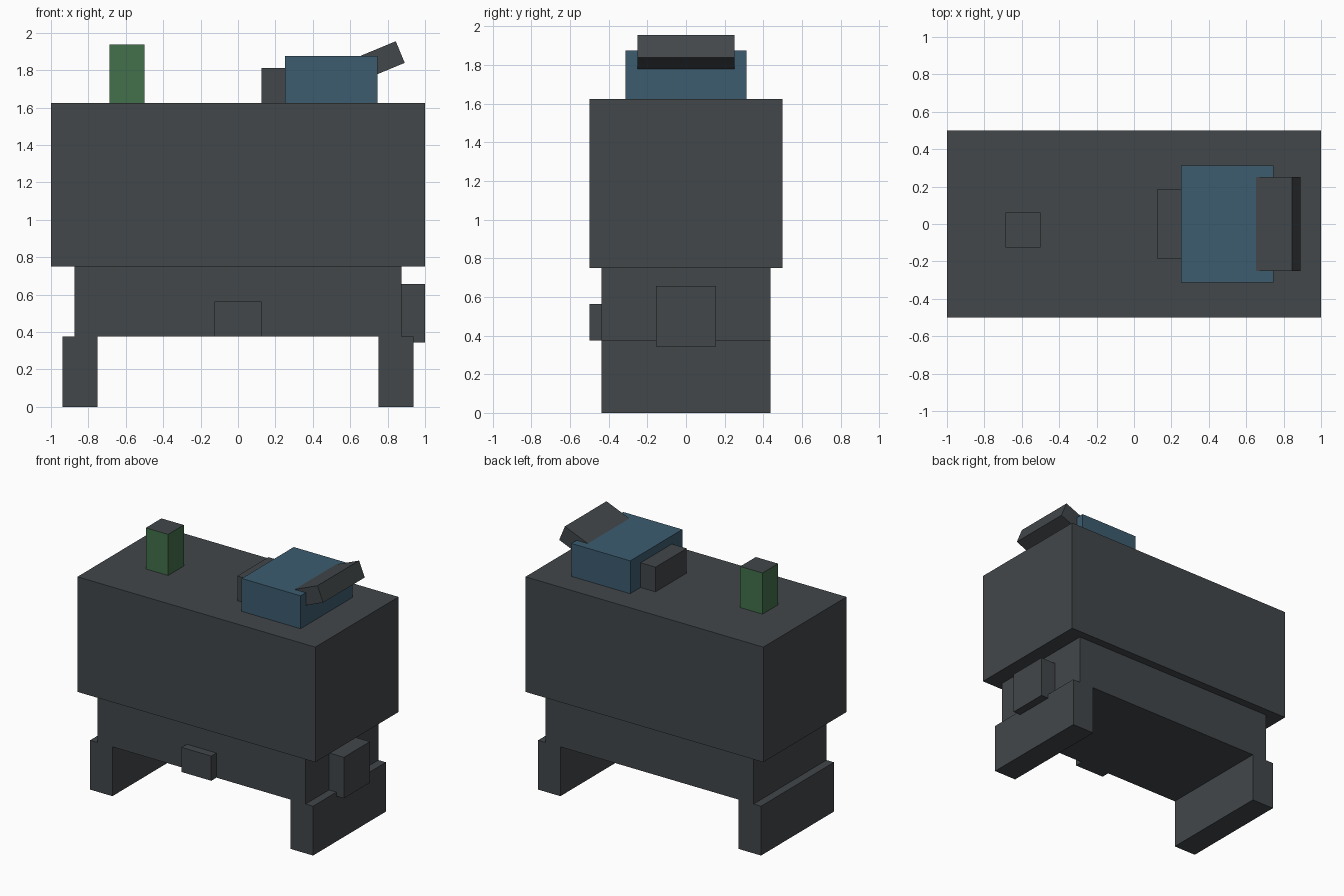
import bpy
import bmesh
import math
from mathutils import Matrix, Vector

cube = bpy.data.objects.get("Cube")
if cube:
    bpy.data.objects.remove(cube, do_unlink=True)


def make_material(name, rgb):
    mat = bpy.data.materials.new(name)
    mat.use_nodes = True
    color = (*rgb, 1.0)
    mat.diffuse_color = color
    mat.node_tree.nodes["Principled BSDF"].inputs["Base Color"].default_value = color
    return mat


GREY = make_material("dark grey", (0.0545, 0.063, 0.0685))
BLUE = make_material("steel blue", (0.0452, 0.107, 0.160))
GREEN = make_material("leaf green", (0.0545, 0.163, 0.070))


def box(name, low, high, mat, top_mat=None):
    """Box between two corners, optionally with a different top colour."""
    low, high = Vector(low), Vector(high)
    size = high - low
    bm = bmesh.new()
    bmesh.ops.create_cube(bm, size=1.0, matrix=Matrix.Diagonal((*size, 1.0)))
    mesh = bpy.data.meshes.new(name)
    mesh.materials.append(mat)
    if top_mat:
        mesh.materials.append(top_mat)
        bm.normal_update()
        for face in bm.faces:
            face.material_index = int(face.normal.z > 0.5)
    bm.to_mesh(mesh)
    bm.free()
    obj = bpy.data.objects.new(name, mesh)
    obj.location = (low + high) / 2
    bpy.context.collection.objects.link(obj)
    return obj


# Main body, recessed base and the two full-depth feet
box("main_body", (-1, -0.5, 0.75), (1, 0.5, 1.625), GREY)
box("base", (-0.875, -0.4375, 0.375), (0.875, 0.4375, 0.75), GREY)
for name, x in (("right_foot", -0.84375), ("left_foot", 0.84375)):
    box(name, (x - 0.09375, -0.4375, 0), (x + 0.09375, 0.4375, 0.375), GREY)

# Blocks on the front and left side of the base
box("front_block", (-0.125, -0.5, 0.375), (0.125, -0.4375, 0.5625), GREY)
box("side_block", (0.875, -0.15625, 0.34375), (1, 0.15625, 0.65625), GREY)

# Blue housing on top with a block behind it
box("top_housing", (0.25, -0.3125, 1.625), (0.745, 0.3125, 1.875), BLUE)
box("housing_block", (0.125, -0.1875, 1.625), (0.25, 0.1875, 1.8125), GREY)

# Raised flap, tilted upwards out of the housing
angle = math.radians(22.5)
flap = box("tilted_flap", (-0.125, -0.25, -0.0625), (0.125, 0.25, 0.0625), GREY)
flap.rotation_euler.y = -angle
flap.location = (0.752, 0, 1.849)

# Green post with a grey cap face
box("green_post", (-0.6875, -0.125, 1.625), (-0.5, 0.0625, 1.9375), GREEN, GREY)
